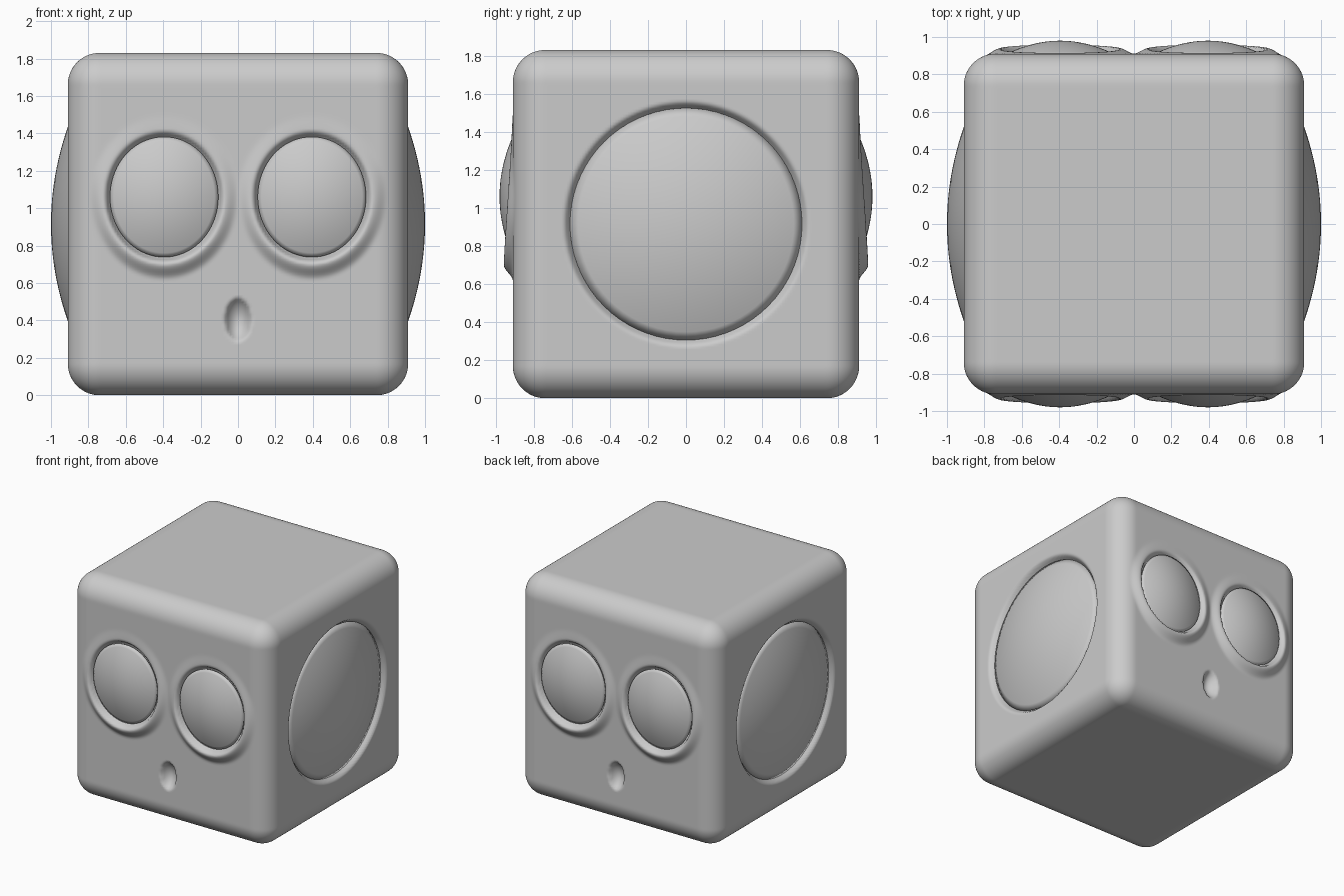
import bpy, bmesh
from math import pi, hypot, cos, sin
from mathutils import Matrix, Vector

if "Cube" in bpy.data.objects:
    bpy.data.objects.remove(bpy.data.objects["Cube"])

HALF = Vector((0.91, 0.91, 0.915))   # half size of the block
ROUND = 0.17                         # edge rounding
CZ = 0.915                           # centre height
EYE = (0.395, 1.06, 0.29, 0.322)     # x, z, half width, half height
DISC_R = 0.61


def smooth(a, b, t):
    t = min(1.0, max(0.0, (t - a) / (b - a)))
    return t * t * (3 - 2 * t)


def face_relief(x, z):
    """Height of the front/back face: eye sockets with lower lids, mouth dent."""
    dx, dz = abs(x) - EYE[0], z - EYE[1]
    e = hypot(dx / EYE[2], dz / EYE[3])
    t = (e - 1) * 0.305
    up = dz / max(hypot(dx, dz), 1e-6)
    lip = (0.026 - 0.022 * up) * (1 - smooth(0.035, 0.115, t))
    s = smooth(-0.01, 0.03, t)
    h = -0.04 * (1 - s) + lip * s
    m = hypot(x / 0.07, (z - 0.405) / 0.115)
    if m < 1:
        h -= 0.065 * (1 - m * m) ** 0.8
    return h


def side_relief(y, z):
    """Round recess on each side face."""
    return -0.06 * (1 - smooth(0.59, 0.645, hypot(y, z - CZ)))


def finish(bm, name):
    bmesh.ops.recalc_face_normals(bm, faces=bm.faces)
    for f in bm.faces:
        f.smooth = True
    me = bpy.data.meshes.new(name)
    bm.to_mesh(me)
    bm.free()
    ob = bpy.data.objects.new(name, me)
    bpy.context.collection.objects.link(ob)
    return ob


# Rounded block with sculpted faces
bm = bmesh.new()
lift = Matrix.Translation((0, 0, 1))
turns = [Matrix.Rotation(k * pi / 2, 4, 'X') for k in range(4)]
turns += [Matrix.Rotation(s * pi / 2, 4, 'Y') for s in (1, -1)]
for rot in turns:
    bmesh.ops.create_grid(bm, x_segments=136, y_segments=136, size=1, matrix=rot @ lift)
bmesh.ops.remove_doubles(bm, verts=bm.verts, dist=1e-4)
for v in bm.verts:
    u = v.co.copy()
    p = Vector([u[i] * HALF[i] for i in range(3)])
    q = Vector([max(ROUND - HALF[i], min(HALF[i] - ROUND, p[i])) for i in range(3)])
    p = q + (p - q).normalized() * ROUND
    p.z += CZ
    if abs(u.y) > 0.9999:
        p.y += face_relief(p.x, p.z) * (1 if u.y > 0 else -1)
    elif abs(u.x) > 0.9999:
        p.x += side_relief(p.y, p.z) * (1 if u.x > 0 else -1)
    v.co = p
finish(bm, "body")


def dome(name, rx, ry, edge, top, matrix):
    """Shallow lens: domed from height edge at the rim to top in the middle."""
    bm = bmesh.new()
    n, rings = 72, 14
    prev = None
    tip = bm.verts.new((0, 0, top))
    prof = [(i / rings, edge + (top - edge) * (1 - (i / rings) ** 2))
            for i in range(1, rings + 1)]
    prof += [(0.985, edge - 0.015), (0.95, edge - 0.03)]
    for r, h in prof:
        ring = [bm.verts.new((rx * r * cos(2 * pi * k / n), ry * r * sin(2 * pi * k / n), h))
                for k in range(n)]
        for k in range(n):
            j = (k + 1) % n
            if prev:
                bm.faces.new((prev[k], ring[k], ring[j], prev[j]))
            else:
                bm.faces.new((tip, ring[k], ring[j]))
        prev = ring
    bm.faces.new(prev[::-1])
    bm.transform(matrix)
    finish(bm, name)


# Eyes, front and back
for label, spin in (("front", 0), ("back", pi)):
    for side in (-1, 1):
        place = (Matrix.Rotation(spin, 4, 'Z') @ Matrix.Translation((side * EYE[0], 0, EYE[1]))
                 @ Matrix.Rotation(pi / 2, 4, 'X'))
        dome(f"{label}_eye_{'left' if side < 0 else 'right'}", EYE[2], EYE[3], 0.908, 0.98, place)

# Large side discs
for label, s in (("left", -1), ("right", 1)):
    place = Matrix.Translation((0, 0, CZ)) @ Matrix.Rotation(s * pi / 2, 4, 'Y')
    dome(f"{label}_side_disc", DISC_R, DISC_R, 0.876, 1.0, place)
